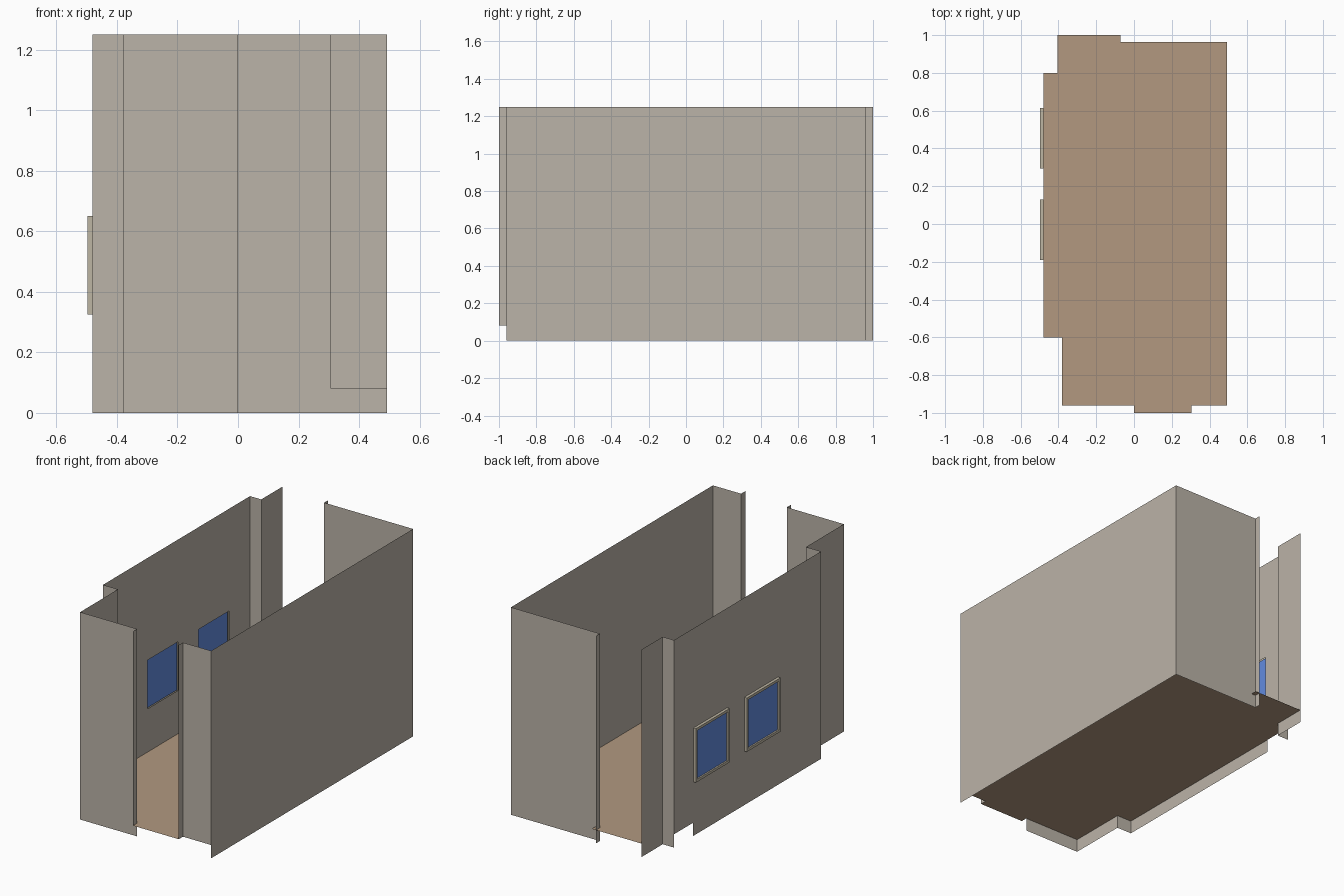
import bpy, bmesh

if "Cube" in bpy.data.objects:
    bpy.data.objects.remove(bpy.data.objects["Cube"])


def material(name, rgb):
    lin = [((c / 255 + 0.055) / 1.055) ** 2.4 for c in rgb]
    m = bpy.data.materials.new(name)
    m.diffuse_color = (*lin, 1)
    m.use_nodes = True
    m.node_tree.nodes["Principled BSDF"].inputs["Base Color"].default_value = m.diffuse_color
    return m


WALL = material("warm grey plaster", (187, 179, 168))
FLOOR = material("tan floor", (178, 153, 128))
GLASS = material("blue glass", (98, 139, 224))
FRAME = material("beige frame", (190, 182, 163))

TOP, FLOOR_Z = 1.25, 0.08
LEFT_X = -0.48
FRAME_X = -0.497
WIN_Z = (0.325, 0.65)
WIN_Y = [(-0.19, 0.13), (0.295, 0.615)]
RIM = 0.016


def sheet(name, polys, mat):
    """Object made of flat polygons given as point lists."""
    bm = bmesh.new()
    for p in polys:
        bm.faces.new([bm.verts.new(v) for v in p])
    bmesh.ops.remove_doubles(bm, verts=bm.verts, dist=1e-4)
    me = bpy.data.meshes.new(name)
    bm.to_mesh(me)
    bm.free()
    me.materials.append(mat)
    ob = bpy.data.objects.new(name, me)
    bpy.context.collection.objects.link(ob)
    return ob


def panel(a, b, z0=0.0, z1=TOP):
    """Upright rectangle between two plan points."""
    return [(*a, z0), (*b, z0), (*b, z1), (*a, z1)]


def strip(name, path, z0=0.0):
    return sheet(name, [panel(a, b, z0) for a, b in zip(path, path[1:])], WALL)


# Floor, raised above the wall feet, with a tongue in each doorway
outline = [(-0.405, 1), (-0.405, 0.8), (LEFT_X, 0.8), (LEFT_X, -0.6), (-0.38, -0.6),
           (-0.38, -0.96), (0, -0.96), (0, -1), (0.305, -1), (0.305, -0.96),
           (0.493, -0.96), (0.493, 0.963), (-0.072, 0.963), (-0.072, 1)]
sheet("floor", [[(x, y, FLOOR_Z) for x, y in outline]], FLOOR)

# Plain walls
strip("right_and_back_wall", [(0.493, -0.96), (0.493, 0.963), (-0.1, 0.963), (-0.1, 1)])
strip("front_right_wall", [(0.305, -1), (0.305, -0.96), (0.493, -0.96)], FLOOR_Z)
strip("front_left_wall", [(0, -0.96), (-0.38, -0.96), (-0.38, -0.6), (LEFT_X, -0.6)])
strip("front_left_jamb", [(0, -0.96), (0, -1)], FLOOR_Z)
strip("back_left_wall", [(LEFT_X, 0.8), (-0.405, 0.8), (-0.405, 1)])

# Left wall: cells between cut lines, leaving two window holes and a low notch
holes = [(a + RIM, b - RIM) for a, b in WIN_Y]
hz = (WIN_Z[0] + RIM, WIN_Z[1] - RIM)
ys = [-0.6] + [y for h in holes for y in h] + [0.62, 0.8]
zs = [0, FLOOR_Z, *hz, TOP]
cells = []
for y0, y1 in zip(ys, ys[1:]):
    for z0, z1 in zip(zs, zs[1:]):
        window = (y0, y1) in holes and z0 == hz[0]
        notch = y0 == 0.62 and z0 == 0
        if not window and not notch:
            cells.append(panel((LEFT_X, y1), (LEFT_X, y0), z0, z1))
sheet("left_wall", cells, WALL)

# Windows: raised outer frame and a recessed pane
for i, (a, b) in enumerate(WIN_Y):
    def ring(x, inset):
        y0, y1, z0, z1 = a + inset, b - inset, WIN_Z[0] + inset, WIN_Z[1] - inset
        return [(x, y1, z0), (x, y0, z0), (x, y0, z1), (x, y1, z1)]
    loops = [ring(LEFT_X, 0), ring(FRAME_X, 0), ring(FRAME_X, RIM), ring(-0.488, RIM)]
    quads = [[p[k], p[(k + 1) % 4], q[(k + 1) % 4], q[k]]
             for p, q in zip(loops, loops[1:]) for k in range(4)]
    sheet(f"window_frame_{i + 1}", quads, FRAME)
    sheet(f"window_pane_{i + 1}", [ring(-0.488, RIM)], GLASS)
